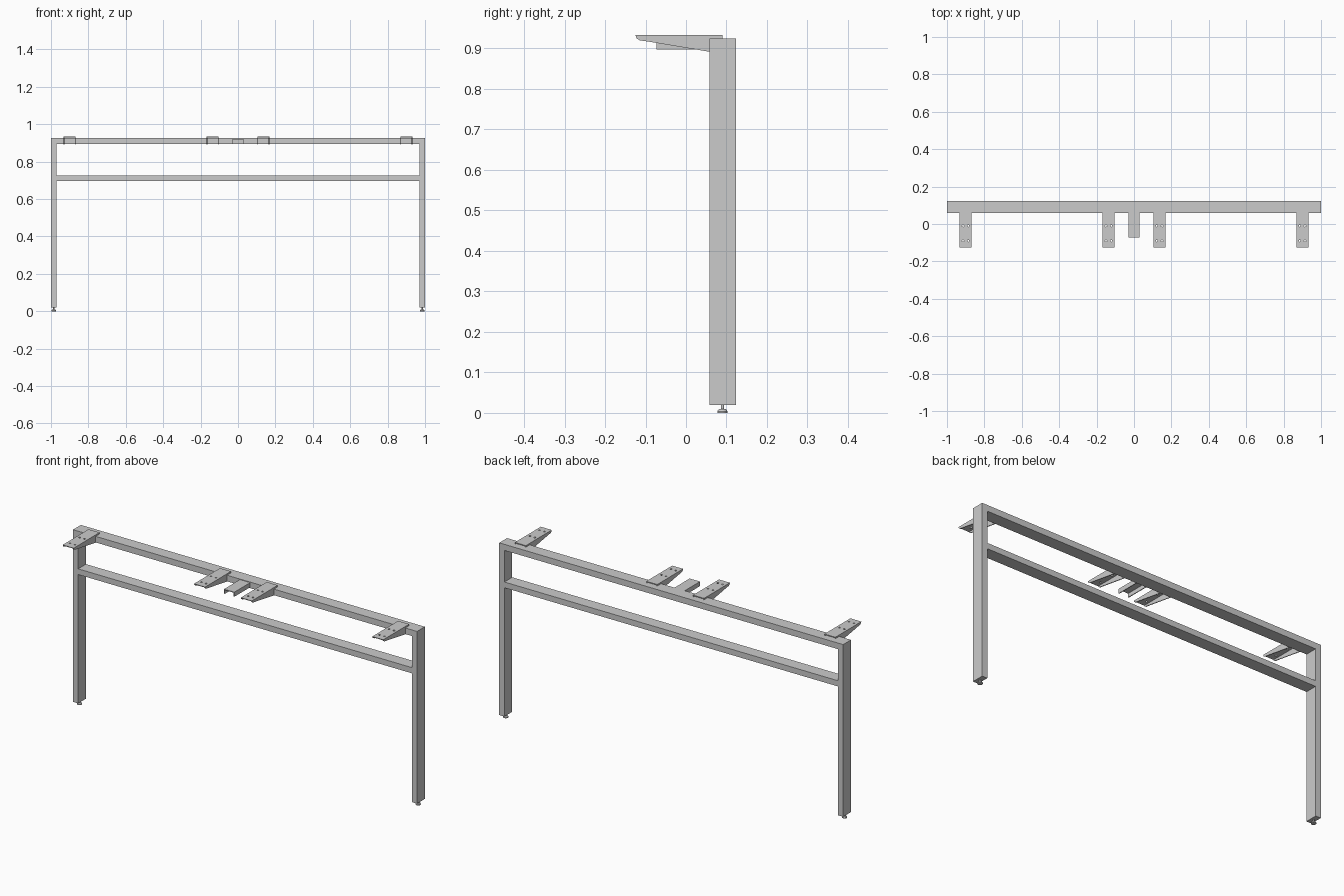
import bpy, bmesh, math
from mathutils import Matrix

if "Cube" in bpy.data.objects:
    bpy.data.objects.remove(bpy.data.objects["Cube"])

YC, YF, YB = 0.09, 0.058, 0.123     # frame depth: centre, front, back
TOP = 0.925


def finish(name, bm, loc=(0, 0, 0)):
    bmesh.ops.recalc_face_normals(bm, faces=bm.faces)
    me = bpy.data.meshes.new(name)
    bm.to_mesh(me)
    bm.free()
    ob = bpy.data.objects.new(name, me)
    ob.location = loc
    bpy.context.collection.objects.link(ob)
    return ob


def add_box(bm, x0, x1, y0, y1, z0, z1):
    m = Matrix.Translation(((x0 + x1) / 2, (y0 + y1) / 2, (z0 + z1) / 2))
    bmesh.ops.create_cube(bm, size=1, matrix=m @ Matrix.Diagonal((x1 - x0, y1 - y0, z1 - z0, 1)))


def box(name, *dims):
    bm = bmesh.new()
    add_box(bm, *dims)
    return finish(name, bm)


def prism(name, profile, x0, x1):
    """Extrude a (y, z) outline along x."""
    bm = bmesh.new()
    face = bm.faces.new([bm.verts.new((x0, y, z)) for y, z in profile])
    ext = bmesh.ops.extrude_face_region(bm, geom=[face])["geom"]
    bmesh.ops.translate(bm, vec=(x1 - x0, 0, 0),
                        verts=[v for v in ext if isinstance(v, bmesh.types.BMVert)])
    return finish(name, bm)


def lathe(name, profile, loc, seg=24):
    """Spin an (r, z) outline around z."""
    bm = bmesh.new()
    vs = [bm.verts.new((r, 0, z)) for r, z in profile]
    es = [bm.edges.new(p) for p in zip(vs, vs[1:])]
    bmesh.ops.spin(bm, geom=vs + es, cent=(0, 0, 0), axis=(0, 0, 1),
                   angle=2 * math.pi, steps=seg)
    bmesh.ops.remove_doubles(bm, verts=bm.verts, dist=1e-5)
    return finish(name, bm, loc)


def boolean(ob, cutter):
    """Cut, bake the result, and drop the cutter."""
    cutter.hide_render = True
    mod = ob.modifiers.new("cut", "BOOLEAN")
    mod.operation, mod.object, mod.solver = "DIFFERENCE", cutter, "EXACT"
    dg = bpy.context.evaluated_depsgraph_get()
    me = bpy.data.meshes.new_from_object(ob.evaluated_get(dg))
    ob.modifiers.clear()
    ob.data = me
    bpy.data.objects.remove(cutter)


# Legs with levelling feet
for side, s in (("left", -1), ("right", 1)):
    x0, x1 = sorted((s * 0.97, s * 1.0))
    box(f"{side}_leg", x0, x1, YF, YB, 0.02, TOP)
    foot = lathe(f"{side}_foot",
                 [(0, 0), (0.0125, 0), (0.0125, 0.004), (0.009, 0.009),
                  (0.004, 0.009), (0.004, 0.021), (0, 0.021)], (s * 0.985, YC, 0))
    for p in foot.data.polygons:
        p.use_smooth = True
    bpy.context.view_layer.objects.active = foot
    foot.select_set(True)
    bpy.ops.object.shade_smooth_by_angle(angle=math.radians(30))
    foot.select_set(False)

# Horizontal beams
box("top_beam", -0.97, 0.97, YF, YB, 0.893, TOP)
box("lower_beam", -0.97, 0.97, YF, YB, 0.697, 0.727)

# Tabletop bracket: tapered arm hollowed from below, with screw holes
W, T = 0.032, 0.004
bracket = prism("tabletop_bracket_1",
                [(-0.125, 0.933), (-0.122, 0.925), (-0.114, 0.920), (-0.09, 0.9165),
                 (YF, 0.892), (YF, TOP), (YC, TOP), (YC, 0.933)], -W, W)
boolean(bracket, box("channel_cutter", -W + T, W - T, -0.2, 0.2, 0.85, 0.933 - T))
bm = bmesh.new()
for x in (-0.014, 0.014):
    for y in (-0.09, -0.01):
        bmesh.ops.create_cone(bm, cap_ends=True, segments=12, radius1=0.005, radius2=0.005,
                              depth=0.03, matrix=Matrix.Translation((x, y, 0.933)))
boolean(bracket, finish("hole_cutter", bm))
bracket.location.x = -0.9
for i, x in enumerate((-0.136, 0.136, 0.9), 2):
    ob = bpy.data.objects.new(f"tabletop_bracket_{i}", bracket.data)
    ob.location.x = x
    bpy.context.collection.objects.link(ob)

# Central connector: inverted channel
channel = box("centre_connector", -0.03, 0.03, -0.073, YF, 0.898, 0.922)
boolean(channel, box("connector_cutter", -0.03 + T, 0.03 - T, -0.1, 0.1, 0.85, 0.922 - T))
